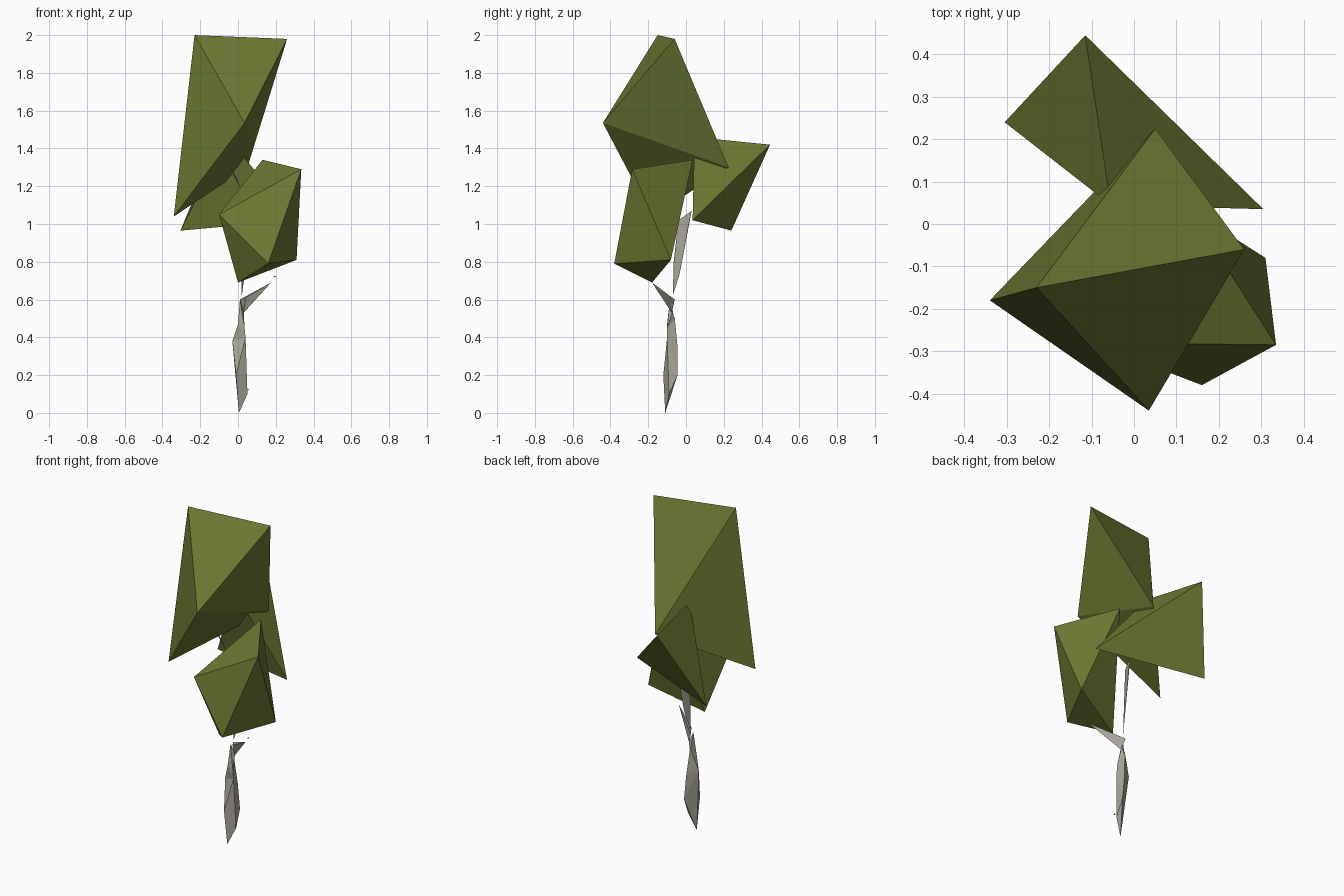
import bpy
import bmesh

# Remove the default cube
default_cube = bpy.data.objects.get("Cube")
if default_cube:
    bpy.data.objects.remove(default_cube, do_unlink=True)


def make_material(name, red, green, blue):
    """Create one flat matte colour."""
    material = bpy.data.materials.new(name)
    material.use_nodes = True
    material.diffuse_color = (red, green, blue, 1)
    shader = material.node_tree.nodes["Principled BSDF"]
    shader.inputs["Base Color"].default_value = (red, green, blue, 1)
    shader.inputs["Roughness"].default_value = 1
    return material


def faceted_hull(name, material, corners):
    """Build a closed, flat-shaded solid around its corner points."""
    bm = bmesh.new()
    for corner in corners:
        bm.verts.new(corner)
    result = bmesh.ops.convex_hull(bm, input=bm.verts[:])
    unused = [item for item in result["geom_interior"]
              if isinstance(item, bmesh.types.BMVert)]
    if unused:
        bmesh.ops.delete(bm, geom=unused, context="VERTS")
    bmesh.ops.recalc_face_normals(bm, faces=bm.faces[:])
    mesh = bpy.data.meshes.new(name)
    bm.to_mesh(mesh)
    bm.free()
    mesh.materials.append(material)
    part = bpy.data.objects.new(name, mesh)
    bpy.context.collection.objects.link(part)
    return part


leaf_green = make_material("leaf olive green", .15, .19, .032)
bark_grey = make_material("bark warm grey", .4, .375, .315)

# Tall crown clump
faceted_hull("crown_foliage", leaf_green, [
    (-.23, -.15, 2), (.26, -.06, 1.98), (.035, -.44, 1.535),
    (-.34, -.18, 1.04), (.05, .225, 1.3)])

# Lower clump at the front
faceted_hull("front_foliage", leaf_green, [
    (.13, .035, 1.34), (.335, -.285, 1.29), (.31, -.08, .81),
    (.16, -.38, .79), (0, -.18, .69), (-.1, -.28, 1.05)])

# Wedge clump at the back
faceted_hull("back_foliage", leaf_green, [
    (-.305, .24, .965), (-.115, .445, 1.42),
    (.305, .035, 1.02), (-.055, .045, 1.46)])

# Crooked trunk, from the ground up
faceted_hull("trunk_base", bark_grey, [
    (.005, -.11, 0), (.05, -.09, .1), (.045, -.045, .2), (-.01, -.12, .2),
    (-.03, -.08, .38), (.04, -.1, .4), (.03, -.045, .35)])
faceted_hull("trunk_bend", bark_grey, [
    (-.03, -.08, .38), (.04, -.1, .4), (.03, -.045, .35),
    (.035, -.1, .45), (.015, -.06, .51), (0, -.1, .47)])
faceted_hull("trunk_neck", bark_grey, [
    (.035, -.1, .45), (.015, -.06, .49), (0, -.1, .47),
    (.03, -.07, .54), (.01, -.085, .6)])

# Side branch reaching to the front clump
faceted_hull("front_branch", bark_grey, [
    (.01, -.06, .6), (.03, -.075, .53),
    (.04, -.11, .61), (.175, -.18, .69)])

# Slim stem rising under the back clump
faceted_hull("upper_stem", bark_grey, [
    (.02, -.07, .62), (.035, -.035, .73), (.015, -.065, .8),
    (.05, .015, 1), (.03, -.04, 1.02), (.05, .03, 1.07)])

# Twig under the crown
faceted_hull("crown_twig", bark_grey, [
    (-.04, -.16, 1.3), (-.01, -.15, 1.25),
    (.015, -.14, 1.19), (-.015, -.13, 1.24)])

# Tiny stubs beside the bark
for number, (x, y, z) in enumerate([(.055, -.1, .12), (.195, -.18, .72)]):
    size = .007
    faceted_hull(f"bark_stub_{number}", bark_grey, [
        (x - size, y, z), (x + size, y, z),
        (x, y - size, z), (x, y, z + size)])
